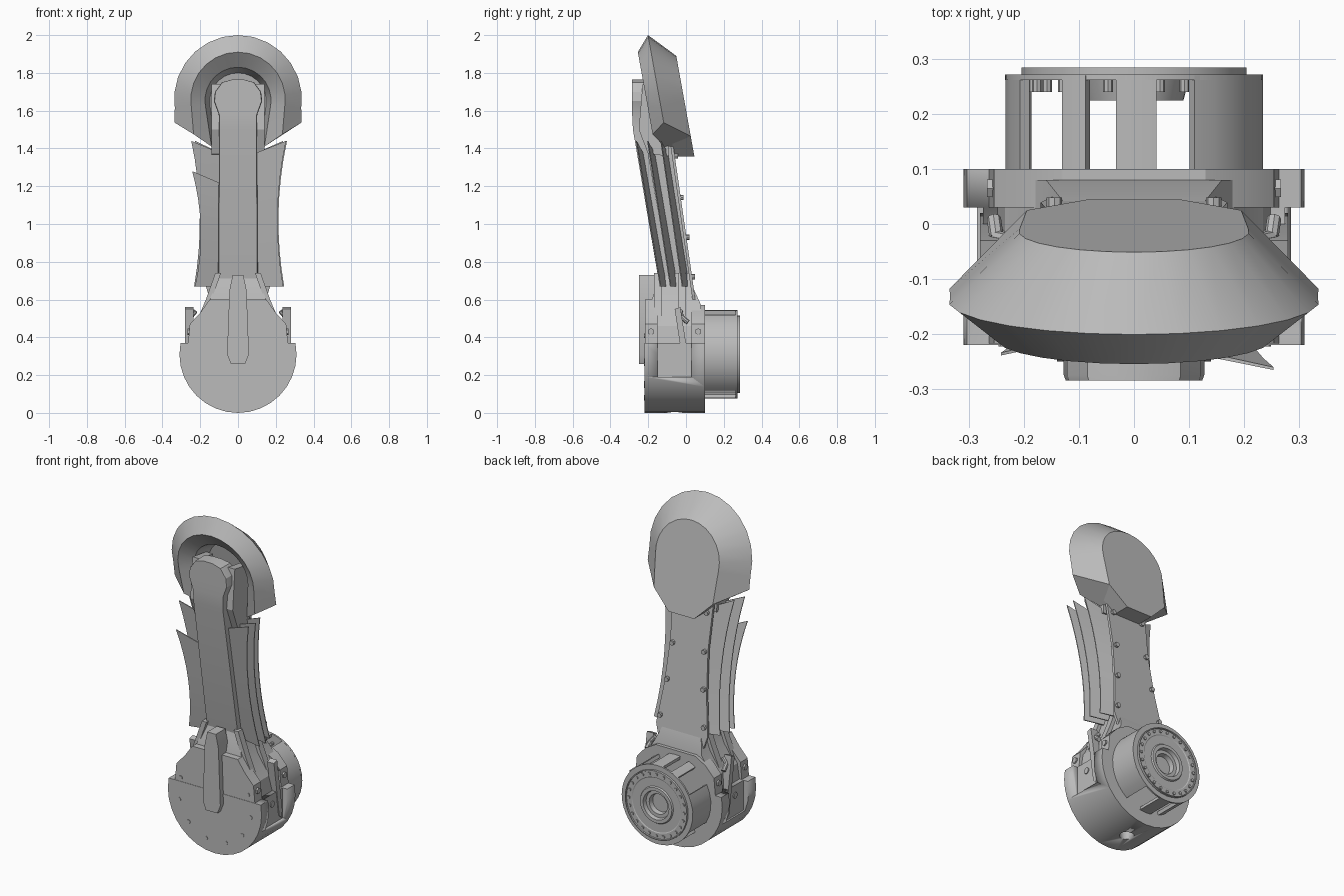
import bpy, bmesh, math
from mathutils import Vector

cube = bpy.data.objects.get("Cube")
if cube:
    bpy.data.objects.remove(cube, do_unlink=True)

grey = bpy.data.materials.new("plain grey")
grey.use_nodes = True
tone = (0.5, 0.5, 0.5, 1)
grey.diffuse_color = tone
grey.node_tree.nodes["Principled BSDF"].inputs["Base Color"].default_value = tone
HUB_Z = 0.31


def finish(name, bm):
    bmesh.ops.remove_doubles(bm, verts=bm.verts, dist=1e-5)
    bmesh.ops.recalc_face_normals(bm, faces=bm.faces)
    mesh = bpy.data.meshes.new(name)
    bm.to_mesh(mesh)
    bm.free()
    ob = bpy.data.objects.new(name, mesh)
    bpy.context.collection.objects.link(ob)
    mesh.materials.append(grey)
    bpy.ops.object.select_all(action='DESELECT')
    bpy.context.view_layer.objects.active = ob
    ob.select_set(True)
    bpy.ops.object.shade_smooth_by_angle(angle=math.radians(25))
    return ob


def loft(name, rings, closed=True, caps=True):
    """Skin a list of equally long point rings."""
    bm = bmesh.new()
    rows = [[bm.verts.new(p) for p in ring] for ring in rings]
    n = len(rows[0])
    for a, b in zip(rows, rows[1:]):
        for i in range(n if closed else n - 1):
            j = (i + 1) % n
            bm.faces.new((a[i], a[j], b[j], b[i]))
    if caps:
        bm.faces.new(rows[0])
        bm.faces.new(rows[-1])
    if not closed:
        for k in (0, -1):
            bm.faces.new([row[k] for row in rows])
    return finish(name, bm)


def extrude_y(name, pts, y0, y1):
    return loft(name, [[(x, y, z) for x, z in pts] for y in (y0, y1)])


def extrude_x(name, pts, x0, x1):
    return loft(name, [[(x, y, z) for y, z in pts] for x in (x0, x1)])


def mirrored(pts):
    return pts + [(-x, z) for x, z in reversed(pts)]


def box(name, x0, x1, y0, y1, z0, z1):
    return extrude_y(name, [(x0, z0), (x1, z0), (x1, z1), (x0, z1)], y0, y1)


def arc(r, a0, a1, n, cz=HUB_Z):
    angles = [math.radians(a0 + (a1 - a0) * i / (n - 1)) for i in range(n)]
    return [(r * math.cos(a), cz + r * math.sin(a)) for a in angles]


def rod(name, start, end, r, sides=8):
    a, b = Vector(start), Vector(end)
    bm = bmesh.new()
    turn = (b - a).to_track_quat('Z', 'Y').to_matrix().to_4x4()
    turn.translation = (a + b) / 2
    bmesh.ops.create_cone(bm, cap_ends=True, segments=sides, radius1=r, radius2=r,
                          depth=(b - a).length, matrix=turn)
    return finish(name, bm)


def cut(ob, cutter):
    mod = ob.modifiers.new("cut", 'BOOLEAN')
    mod.operation, mod.object, mod.solver = 'DIFFERENCE', cutter, 'EXACT'
    cutter.hide_render = True
    cutter.hide_set(True)


def front_y(z):
    return max(-0.15 - 0.17 * (z - 0.73), -0.285)


def back_y(z):
    return 0.035 - 0.143 * (z - 0.7)


# Hub shell with a slot on each side and a drain hole underneath
shell = extrude_y("hub_shell", arc(0.31, -191, 11, 19), -0.22, 0.10)
for side, word in ((1, "left"), (-1, "right")):
    cut(shell, box(word + "_slot_cutter", *sorted((side * 0.275, side * 0.4)),
                   -0.15, 0.03, 0.19, 0.6))
cut(shell, rod("drain_cutter", (0, -0.06, -0.1), (0, -0.06, 0.05), 0.04, 16))

# Hub upper body, with a narrow neck toward the arm
extrude_y("hub_front_cheek", mirrored([(0.265, 0.36), (0.255, 0.47), (0.2, 0.53), (0.15, 0.6)]),
          -0.218, -0.15)
extrude_y("hub_rear_cheek", mirrored([(0.265, 0.36), (0.255, 0.47), (0.2, 0.53), (0.13, 0.57)]),
          0.03, 0.10)
levels = [(0.36, 0.25, -0.2, 0.08), (0.46, 0.235, -0.2, 0.08), (0.57, 0.16, -0.19, 0.08),
          (0.68, 0.12, -0.155, 0.03), (0.74, 0.10, -0.14, 0.02)]
loft("hub_neck", [[(-w, a, z), (w, a, z), (w, b, z), (-w, b, z)] for z, w, a, b in levels])

# Front lock plate and its small screws
extrude_y("front_lock_plate", mirrored([(0.038, 0.26), (0.058, 0.31), (0.045, 0.65), (0.028, 0.73)]),
          -0.25, -0.16)
for a in range(160, 390, 32):
    x, z = 0.24 * math.cos(math.radians(a)), HUB_Z + 0.24 * math.sin(math.radians(a))
    rod("front_screw", (x, -0.215, z), (x, -0.223, z), 0.012)

# Side straps, pins, hoses, struts
for s in (1, -1):
    extrude_x("side_strap", [(-0.06, 0.55), (-0.03, 0.56), (0.02, 0.24), (0.012, 0.2), (-0.01, 0.22)],
              s * 0.235, s * 0.28)
    rod("side_pin", (s * 0.25, -0.07, HUB_Z), (s * 0.28, -0.07, HUB_Z), 0.018, 12)
    for y in (-0.185, 0.065):
        rod("cheek_bolt", (s * 0.24, y, 0.43), (s * 0.268, y, 0.43), 0.018, 6)
    hose = [(s * 0.225, -0.03, 0.54), (s * 0.25, -0.025, 0.51), (s * 0.255, 0.01, 0.48)]
    for p, q in zip(hose, hose[1:]):
        rod("hose", p, q, 0.013)
    for y in (-0.15, -0.02):
        loft("neck_strut", [[(s * (x + dx), y + dy, z) for dx, dy in
                             ((-0.015, -0.02), (0.015, -0.02), (0.015, 0.02), (-0.015, 0.02))]
                            for x, z in ((0.21, 0.47), (0.155, 0.6), (0.105, 0.74))])

# Rear cage made of curved posts
for a0, a1 in ((-55, 62), (80, 98), (112, 124), (152, 210), (236, 248), (262, 280)):
    n = max(3, (a1 - a0) // 9)
    extrude_y("cage_post", arc(0.235, a0, a1, n) + arc(0.215, a1, a0, n), 0.09, 0.27)

# Rear bearing disc turned from a stepped profile
profile = [(0.235, 0.262), (0.235, 0.272), (0.205, 0.272), (0.205, 0.285), (0.2, 0.285), (0.198, 0.279),
           (0.165, 0.279), (0.16, 0.276), (0.11, 0.276), (0.105, 0.284), (0.085, 0.284), (0.08, 0.262),
           (0.06, 0.262), (0.055, 0.235), (0.001, 0.235), (0.001, 0.225), (0.09, 0.225), (0.1, 0.262)]
turned = [[(x, y, z) for x, z in arc(r, 0, 351, 40)] for r, y in profile]
loft("bearing_disc", turned + turned[:1], caps=False)
for x, z in arc(0.183, 0, 345, 24):
    rod("disc_bolt", (x, 0.24, z), (x, 0.285, z), 0.009)

# Arm: front beam with rounded head, core and bolted back plate
levels = [(0.62, 0.105, 0.06), (0.73, 0.105, 0.06), (1.5, 0.1, 0.06), (1.58, 0.102, 0.07), (1.65, 0.128, 0.1),
          (1.7, 0.122, 0.1), (1.75, 0.085, 0.09), (1.765, 0.03, 0.08)]
loft("front_beam", [[(-w, front_y(z) + 0.01, z), (-w * 0.97, front_y(z), z), (w * 0.97, front_y(z), z),
                     (w, front_y(z) + 0.01, z), (w, front_y(z) + d, z), (-w, front_y(z) + d, z)]
                    for z, w, d in levels])
loft("arm_core", [[(-0.09, front_y(z) + 0.04, z), (0.09, front_y(z) + 0.04, z),
                   (0.09, back_y(z) - 0.01, z), (-0.09, back_y(z) - 0.01, z)] for z in (0.6, 1.5)])
loft("back_plate", [[(-w, back_y(z) - 0.015, z), (w, back_y(z) - 0.015, z), (w, back_y(z), z),
                     (-w, back_y(z), z)] for z, w in ((0.57, 0.14), (0.67, 0.17), (0.9, 0.14),
                                                      (1.15, 0.125), (1.45, 0.135))])
for z, x in ((0.72, 0.145), (0.93, 0.12), (1.14, 0.105), (1.36, 0.1)):
    for s in (1, -1):
        rod("plate_bolt", (s * x, back_y(z) - 0.01, z), (s * x, back_y(z) + 0.016, z), 0.014)

# Layered side fins, bowed inward at mid height; the right front one is shorter
for s in (1, -1):
    for t, top, reach in ((0.2, 1.36 + 0.08 * s, 0.0), (0.5, 1.44, 0.005), (0.85, 1.44, -0.015)):
        rings = []
        for i in range(9):
            u = i / 8
            z = 0.67 + (top - 0.67) * u
            y = front_y(z) * (1 - t) + back_y(z) * t
            out = 0.203 + 0.006 * s + reach + 0.15 * (u - 0.45) ** 2
            rings.append([(s * 0.08, y, z - 0.07 * u), (s * out, y - 0.035, z),
                          (s * out, y - 0.03, z), (s * 0.08, y + 0.008, z - 0.07 * u)])
        loft("side_fin", rings)


# Head shield: horseshoe loops on a leaning plane
def lean(pts, c):
    return [(x, c - 0.18 * (z - 1.66), z) for x, z in pts]


def horseshoe(r, cz, ex, ez, c):
    return lean([(ex, ez)] + arc(r, -8, 188, 15, cz) + [(-ex, ez)], c)


loops = [horseshoe(0.21, 1.68, 0.195, 1.465, -0.01), horseshoe(0.338, 1.662, 0.336, 1.537, -0.14),
         horseshoe(0.25, 1.66, 0.235, 1.475, -0.21), horseshoe(0.175, 1.655, 0.14, 1.41, -0.16),
         horseshoe(0.15, 1.65, 0.12, 1.41, -0.06)]
loft("head_shield", loops, closed=False)
chin = mirrored([(0.085, 1.357), (0.195, 1.465)])
loft("shield_chin", [lean(chin, -0.01), lean(chin, -0.115)])
for s in (1, -1):
    extrude_x("head_side_block", [(-0.2, 1.37), (-0.09, 1.36), (-0.1, 1.72), (-0.23, 1.74), (-0.25, 1.5)],
              s * 0.095, s * 0.14)
